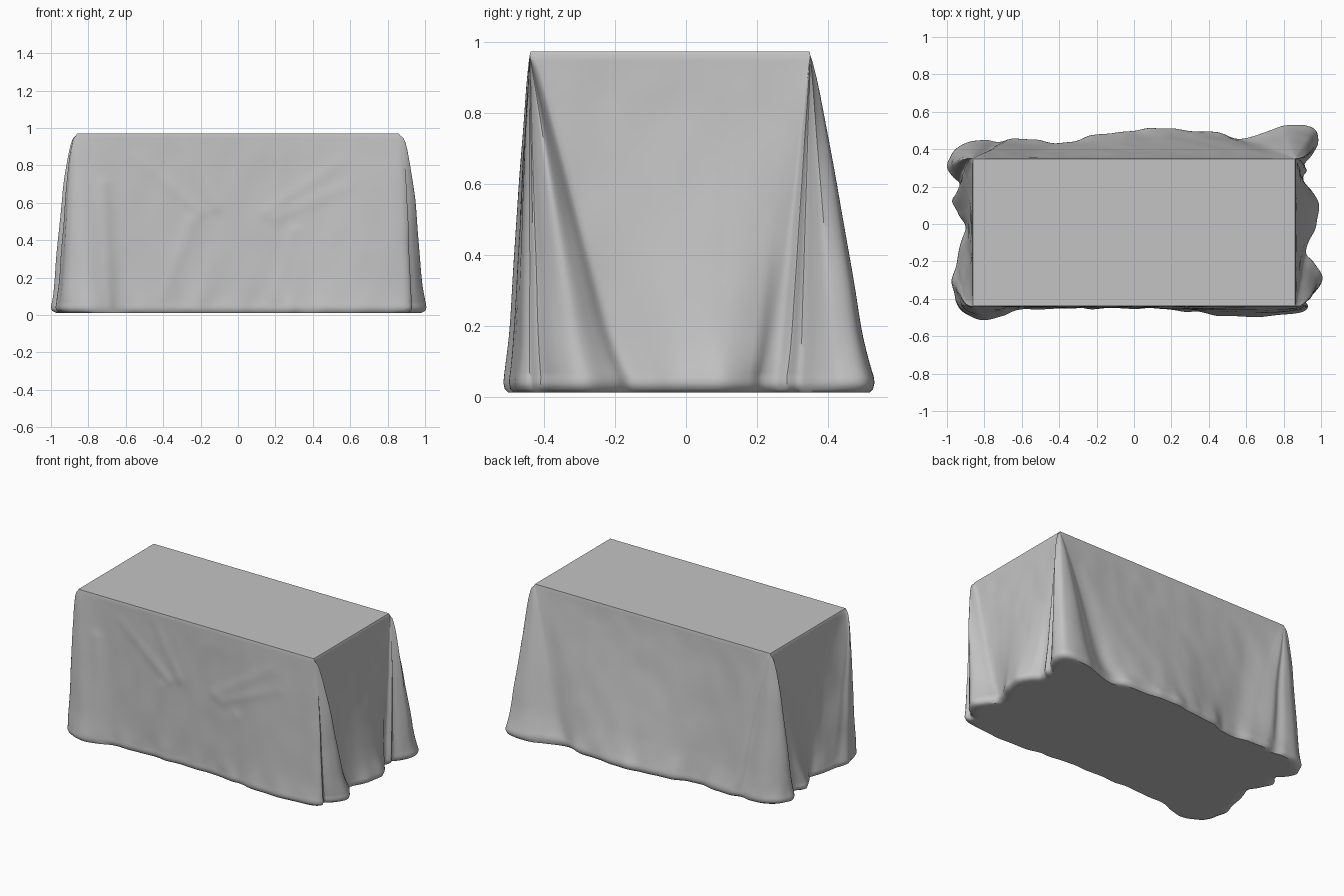
import bpy, bmesh, math
from mathutils import Vector, noise

if "Cube" in bpy.data.objects:
    bpy.data.objects.remove(bpy.data.objects["Cube"])

HEIGHT, HEM = 0.972, 0.055
HALF = Vector((0.865, 0.395))      # half size of the table top
CENTRE = Vector((0, -0.045))
ROWS = 56
EDGE_SCALE = .995                  # slight rounding of the table edge

# Hem outline of each side, counter-clockwise, as (along, outward) points
front = [(-.91, -.475), (-.8, -.51), (-.7, -.49), (-.6, -.455), (-.35, -.45),
         (0, -.45), (.25, -.46), (.45, -.485), (.62, -.495), (.8, -.48), (.9, -.465)]
right_end = [(-.44, .93), (-.41, .92), (-.36, .965), (-.28, 1), (-.2, .95),
             (-.16, .91), (-.1, .925), (0, .97), (.1, .98), (.18, .94), (.21, .905),
             (.25, .9), (.285, .925), (.32, .91), (.37, .95), (.43, .98)]
back = [(.97, .5), (.9, .525), (.8, .525), (.7, .49), (.58, .455), (.45, .485),
        (.2, .51), (-.05, .5), (-.25, .46), (-.4, .43), (-.52, .445),
        (-.65, .455), (-.72, .435), (-.8, .45), (-.9, .435)]
left_end = [(.38, -.97), (.31, -1), (.25, -.97), (.22, -.94), (.17, -.94),
            (.12, -.965), (.05, -.93), (-.01, -.9), (-.08, -.92), (-.17, -.94),
            (-.23, -.95), (-.3, -.97), (-.37, -.955), (-.43, -.945)]

# Pulled creases on the front, as (start, end) in x and z
creases = [((-.2, .55), (-.55, .85)), ((-.12, .58), (-.3, .9)),
           ((.15, .55), (.55, .82)), ((.2, .52), (.6, .7)),
           ((-.25, .5), (-.4, .1)), ((.3, .45), (.2, .1)),
           ((-.72, .7), (-.68, .1))]


def clamp(v, lo, hi):
    return max(lo, min(hi, v))


def side(points, axis, spread, shift, along_power, lobe_power, panel_power):
    """Pair each hem point with its table edge point and hanging curve."""
    result = []
    for along, out in points:
        raw = (along - shift) * spread / HALF[axis]
        top, hem, power = Vector((0, 0)), Vector((0, 0)), Vector((0, 0))
        top[axis] = CENTRE[axis] + HALF[axis] * clamp(raw, -1, 1)
        top[1 - axis] = CENTRE[1 - axis] + math.copysign(HALF[1 - axis], out)
        hem[axis], hem[1 - axis] = along, out
        w = clamp((abs(raw) - .7) / .4, 0, 1)
        power[axis] = along_power
        power[1 - axis] = panel_power + (lobe_power - panel_power) * w
        result.append((top, hem, power))
    return result


def spline(a, b, c, d, t):
    return b + .5 * t * (c - a + t * (2*a - 5*b + 4*c - d + t * (3*(b - c) + d - a)))


def crease_depth(x, z):
    """Sum of narrow ridges along the crease lines."""
    total, p = 0, Vector((x, z))
    for start, end in creases:
        a, ab = Vector(start), Vector(end) - Vector(start)
        t = clamp((p - a).dot(ab) / ab.length_squared, 0, 1)
        dist = (p - a - ab * t).length
        total += math.exp(-(dist / .035) ** 2) * (1 - .6 * t)
    return .005 * total


controls = (side(front, 0, 1.1, 0, .7, .8, 1)
            + side(right_end, 1, 2.1, .02, 1, .45, 1.6)
            + side(back, 0, 1.6, 0, .8, .85, 1.25)
            + side(left_end, 1, 2.8, -.01, 1, .5, 1.6))

# Resample the controls into an evenly spaced closed outline
outline = []
n = len(controls)
for i in range(n):
    a, b, c, d = (controls[(i + k) % n] for k in (-1, 0, 1, 2))
    length = max((c[0] - b[0]).length, (c[1] - b[1]).length)
    steps = max(3, round(length / .018))
    for s in range(steps):
        t = s / steps
        outline.append((b[0].lerp(c[0], t), spline(a[1], b[1], c[1], d[1], t),
                        b[2].lerp(c[2], t)))


def hang(top, hem, power, t):
    """Point on the cloth, t runs from the table edge to the hem."""
    z = HEIGHT - .01 + (HEM - HEIGHT + .01) * t
    flare = clamp((t - .8) / .2, 0, 1) ** 2
    p = Vector([top[k] + (hem[k] - top[k]) * t ** power[k] * (.92 + .08 * flare)
                for k in (0, 1)])
    outward = (hem - CENTRE).normalized()
    if t > 0:
        rough = .004 + .012 * flare
        p += outward * rough * noise.noise(Vector((p.x * 9, p.y * 9, z * 5))) * min(1, t * 8)
        if p.y < -.42 and abs(p.x) < .82:
            p.y -= crease_depth(p.x, z)
    return Vector((p.x, p.y, z))


bm = bmesh.new()
rings = []


def add_ring(points):
    rings.append([bm.verts.new(p) for p in points])


# Rounded table edge, hanging cloth, then the hem tucked under
add_ring((CENTRE + (top - CENTRE) * EDGE_SCALE).to_3d() + Vector((0, 0, HEIGHT))
         for top, hem, power in outline)
for r in range(ROWS + 1):
    add_ring(hang(*o, r / ROWS) for o in outline)
edge = [v.co.copy() for v in rings[-1]]
for scale, z in ((1.003, .04), (.995, .022), (.975, .012), (.93, .012)):
    add_ring(Vector((p.x * scale, p.y * scale, z)) for p in edge)

for upper, lower in zip(rings, rings[1:]):
    for i in range(len(outline)):
        j = (i + 1) % len(outline)
        bm.faces.new((upper[i], lower[i], lower[j], upper[j]))

# Flat underside, then merge the folds that meet at the table corners
bm.faces.new(reversed(rings[-1]))
bmesh.ops.remove_doubles(bm, verts=bm.verts, dist=.0005)

# Flat table top
corners = [(CENTRE + Vector((HALF.x * sx, HALF.y * sy)) * EDGE_SCALE).to_3d()
           for sx, sy in ((-1, -1), (1, -1), (1, 1), (-1, 1))]
bm.faces.new([bm.verts.new(c + Vector((0, 0, HEIGHT))) for c in corners])

mesh = bpy.data.meshes.new("draped_tablecloth")
bm.to_mesh(mesh)
bm.free()
cloth = bpy.data.objects.new("draped_tablecloth", mesh)
bpy.context.collection.objects.link(cloth)

# Plain grey fabric
fabric = bpy.data.materials.new("grey_fabric")
fabric.use_nodes = True
colour = (.55, .55, .55, 1)
fabric.diffuse_color = colour
fabric.node_tree.nodes["Principled BSDF"].inputs["Base Color"].default_value = colour
mesh.materials.append(fabric)

bpy.context.view_layer.objects.active = cloth
cloth.select_set(True)
bpy.ops.object.shade_smooth_by_angle(angle=math.radians(40))
